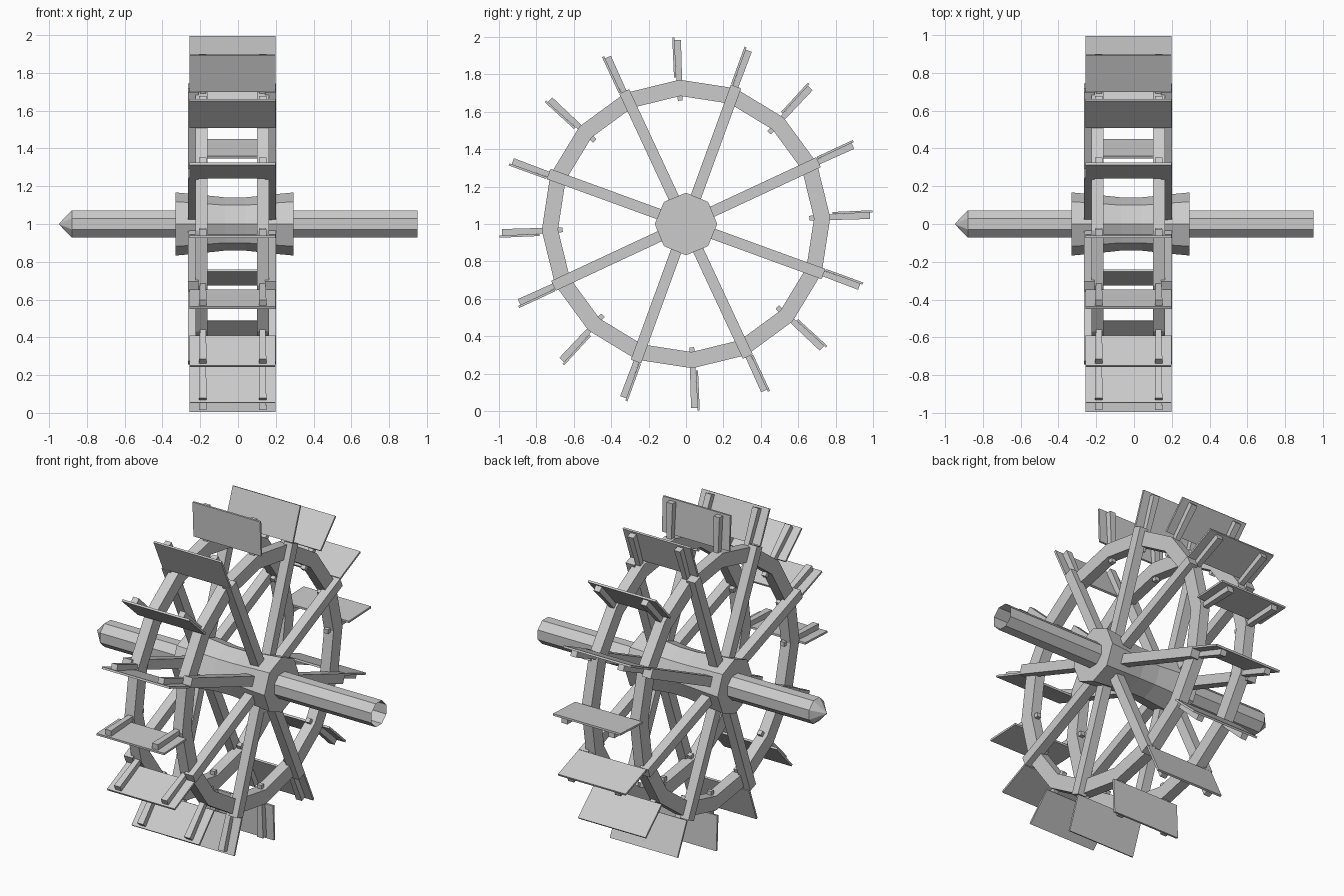
import bpy, bmesh
from math import cos, sin, radians, tau

if "Cube" in bpy.data.objects:
    bpy.data.objects.remove(bpy.data.objects["Cube"])

PADDLES = 16
TURN = radians(2.5)      # small rotation of the whole wheel
AXIS_Z = 1.0

wood = bpy.data.materials.new("grey_wood")
wood.use_nodes = True
GREY = (0.6, 0.6, 0.6, 1)
wood.diffuse_color = GREY
wood.node_tree.nodes["Principled BSDF"].inputs["Base Color"].default_value = GREY


def finish(name, bm):
    bmesh.ops.recalc_face_normals(bm, faces=bm.faces)
    mesh = bpy.data.meshes.new(name)
    bm.to_mesh(mesh)
    bm.free()
    mesh.materials.append(wood)
    obj = bpy.data.objects.new(name, mesh)
    bpy.context.collection.objects.link(obj)
    return obj


def lathe(name, profile, sides, start, closed=False, cap=False):
    """Turn an (x, radius) profile around the axle line."""
    bm = bmesh.new()
    loops = []
    for x, r in profile:
        loops.append([bm.verts.new((x, r * cos(start + tau * i / sides),
                                    AXIS_Z + r * sin(start + tau * i / sides)))
                      for i in range(sides)])
    pairs = list(zip(loops, loops[1:]))
    if closed:
        pairs.append((loops[-1], loops[0]))
    for a, b in pairs:
        for i in range(sides):
            j = (i + 1) % sides
            bm.faces.new((a[i], a[j], b[j], b[i]))
    if cap:
        bm.faces.new(loops[0])
        bm.faces.new(loops[-1])
    bmesh.ops.remove_doubles(bm, verts=bm.verts, dist=0.0001)
    return finish(name, bm)


def beam(name, angle, radial, x_mid, x_size, offset, widths):
    """Tapered bar running outward from the axle at the given angle."""
    bm = bmesh.new()
    bmesh.ops.create_cube(bm, size=1)
    for v in bm.verts:
        end = int(v.co.y > 0)
        r = radial[end]
        t = offset + v.co.z * widths[end]
        x = x_mid + v.co.x * x_size[end]
        v.co = (x, r * cos(angle) - t * sin(angle),
                AXIS_Z + r * sin(angle) + t * cos(angle))
    return finish(name, bm)


# Axle: pointed at the right end, open at the left end
lathe("axle", [(-0.95, 0.0), (-0.88, 0.077), (0.95, 0.077)], 8, tau / 16)

# Waisted hub
lathe("hub", [(-0.33, 0.167), (-0.22, 0.157), (-0.07, 0.141),
              (0.04, 0.141), (0.19, 0.157), (0.295, 0.167)], 8, 0, cap=True)

for side, ring_x, spoke_x, arm_x in (("right", -0.193, -0.237, -0.186),
                                     ("left", 0.133, 0.172, 0.13)):
    # Rim
    a, b = ring_x - 0.032, ring_x + 0.032
    lathe(side + "_rim", [(a, 0.685), (a, 0.772), (b, 0.772), (b, 0.685)],
          PADDLES, TURN, closed=True)
    # Spokes on every second rim corner
    for i in range(1, PADDLES, 2):
        beam(f"{side}_spoke_{i}", TURN + tau * i / PADDLES, (0.1, 0.782),
             spoke_x, (0.058, 0.058), 0, (0.058, 0.058))
    # Paddle arms, pegged through the rim
    for i in range(PADDLES):
        beam(f"{side}_paddle_arm_{i}", TURN + tau * i / PADDLES, (0.66, 0.985),
             arm_x, (0.028, 0.04), 0.002, (0.026, 0.036))

# Paddle boards
for i in range(PADDLES):
    beam(f"paddle_{i}", TURN + tau * i / PADDLES, (0.785, 0.998),
         -0.028, (0.455, 0.455), 0.024, (0.012, 0.012))
